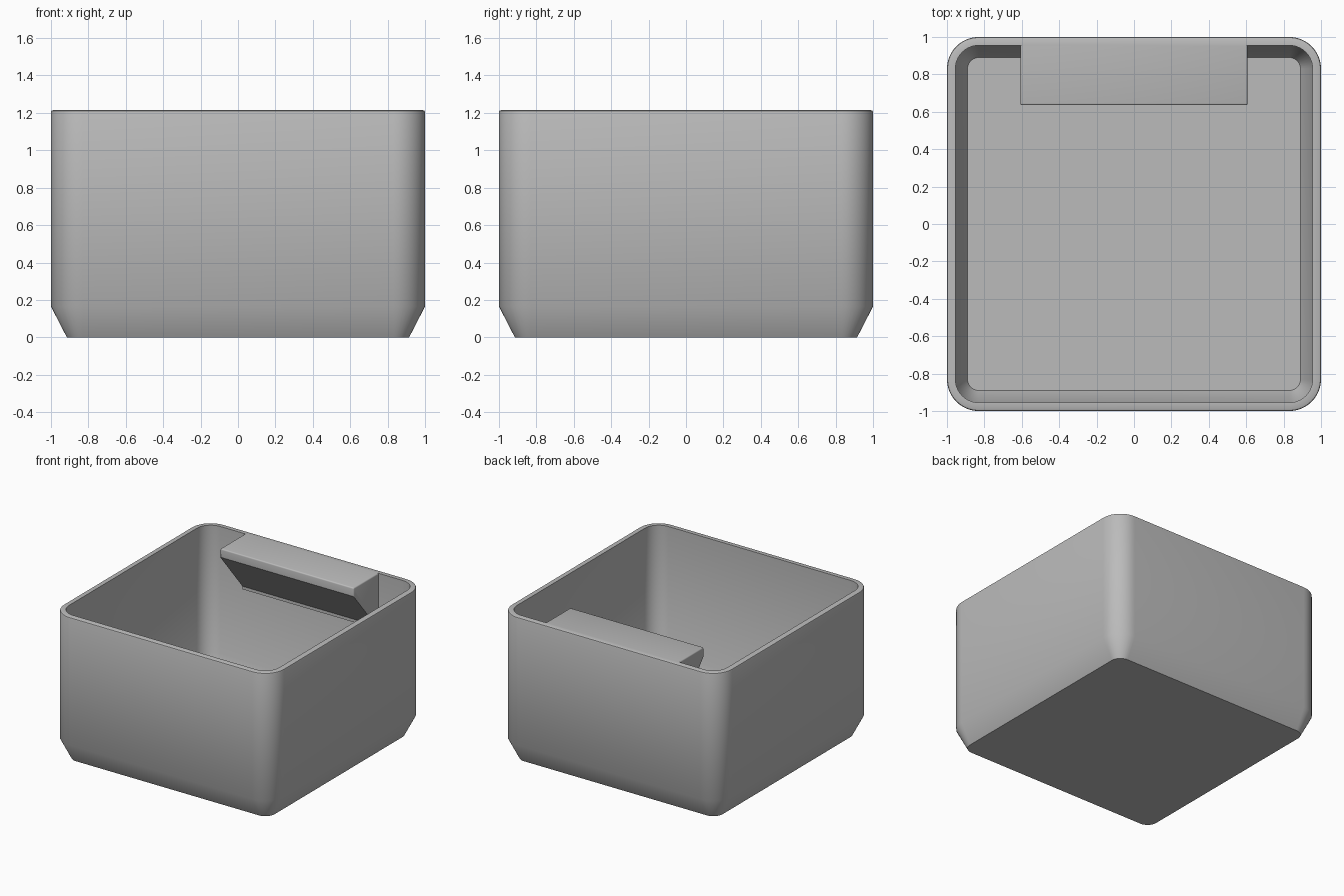
import bpy, bmesh, math

cube = bpy.data.objects.get("Cube")
if cube:
    bpy.data.objects.remove(cube, do_unlink=True)

# One plain grey for the whole bin
grey = bpy.data.materials.new("light_grey")
grey.use_nodes = True
colour = (0.5, 0.5, 0.5, 1)
grey.diffuse_color = colour
grey.node_tree.nodes["Principled BSDF"].inputs["Base Color"].default_value = colour


def make_object(name, bm):
    bmesh.ops.recalc_face_normals(bm, faces=bm.faces)
    mesh = bpy.data.meshes.new(name)
    bm.to_mesh(mesh)
    bm.free()
    mesh.materials.append(grey)
    obj = bpy.data.objects.new(name, mesh)
    bpy.context.collection.objects.link(obj)
    bpy.ops.object.select_all(action='DESELECT')
    obj.select_set(True)
    bpy.context.view_layer.objects.active = obj
    bpy.ops.object.shade_smooth_by_angle(angle=math.radians(32))
    return obj


def rounded_square(bm, half, radius, z, steps=10):
    """Ring of vertices round a square with rounded corners."""
    ring = []
    for corner in range(4):
        start = corner * math.pi / 2
        cx = (half - radius) * (1 if corner in (0, 3) else -1)
        cy = (half - radius) * (1 if corner in (0, 1) else -1)
        for i in range(steps + 1):
            a = start + i / steps * math.pi / 2
            ring.append(bm.verts.new((cx + radius * math.cos(a),
                                      cy + radius * math.sin(a), z)))
    return ring


# Bin shell: outside up, over the rim, and down to the inner floor
TOP = 1.215
FLOOR = 0.045
WALL = 0.955
sections = [  # half width, corner radius, height
    (0.915, 0.085, 0), (1, 0.17, 0.165), (1, 0.17, TOP - 0.012),
    (0.997, 0.167, TOP - 0.004), (0.988, 0.158, TOP),
    (WALL, 0.125, TOP), (WALL, 0.125, 0.17), (0.89, 0.06, FLOOR),
]
bm = bmesh.new()
rings = [rounded_square(bm, *s) for s in sections]
for low, high in zip(rings, rings[1:]):
    for i in range(len(low)):
        j = (i + 1) % len(low)
        bm.faces.new((low[i], low[j], high[j], high[i]))
bm.faces.new(rings[0])
bm.faces.new(rings[-1])
make_object("bin_shell", bm)

# Label shelf: side profile extruded across the back wall
BACK = WALL + 0.003
profile = [(BACK, TOP), (0.635, TOP), (0.635, TOP - 0.07),
           (0.925, 0.795), (0.925, 0.77), (BACK, 0.77)]
bm = bmesh.new()
face = bm.faces.new([bm.verts.new((-0.607, y, z)) for y, z in profile])
extruded = bmesh.ops.extrude_face_region(bm, geom=[face])["geom"]
bmesh.ops.translate(bm, vec=(1.214, 0, 0),
                    verts=[v for v in extruded if isinstance(v, bmesh.types.BMVert)])
# Soften the free top edges and the two front corners
soft = [e for e in bm.edges
        if all(v.co.z > TOP - 0.1 for v in e.verts)
        and any(v.co.z > TOP - 0.01 for v in e.verts)
        and not all(v.co.y > 0.9 for v in e.verts)]
bmesh.ops.bevel(bm, geom=soft, offset=0.01, segments=3, profile=0.5, affect='EDGES')
make_object("label_shelf", bm)
